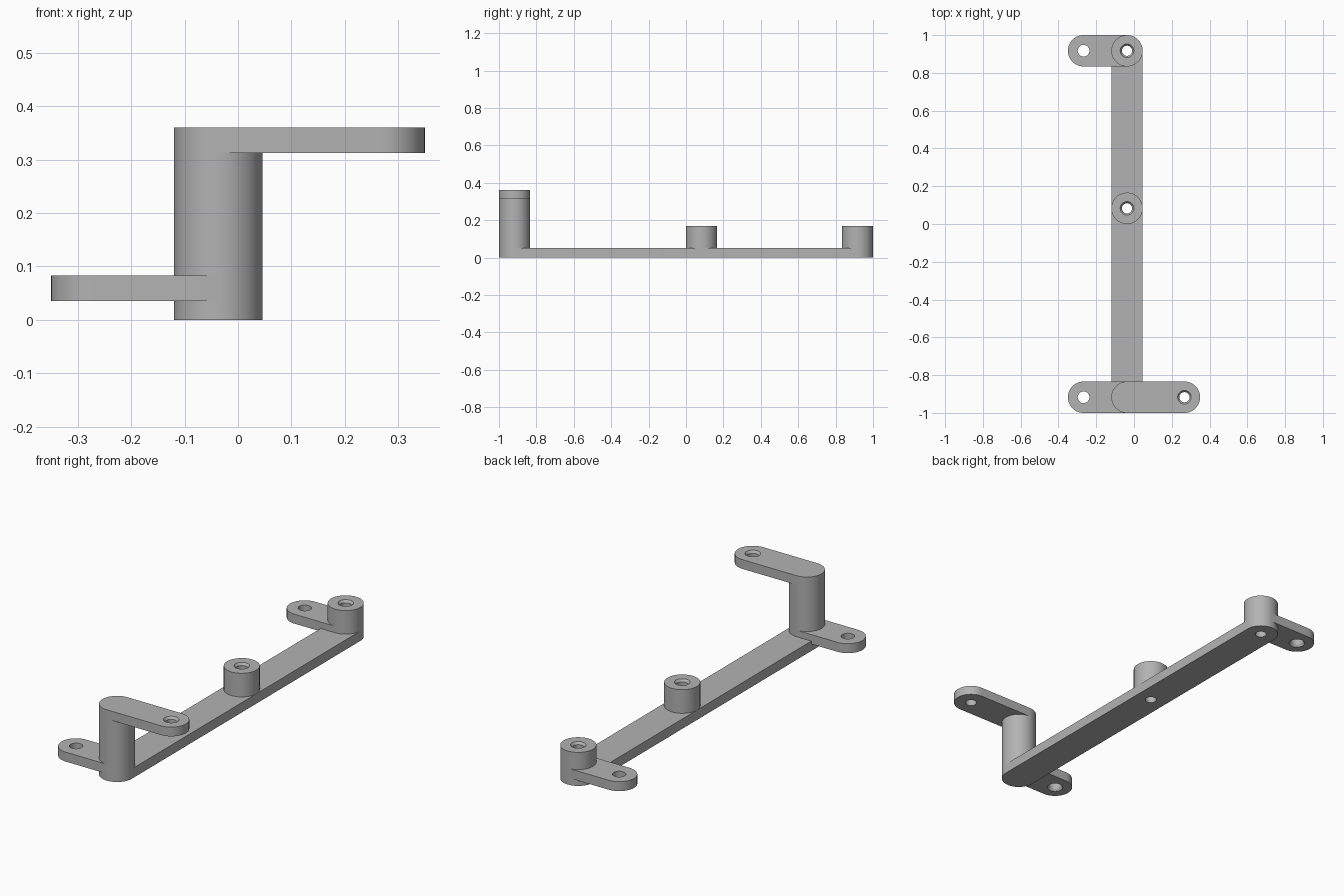
import bpy, bmesh, math

cube = bpy.data.objects.get("Cube")
if cube:
    bpy.data.objects.remove(cube, do_unlink=True)

R = 0.083            # common half width of bar, bosses and arms
AXIS = -0.037        # x of the bar's centre line
FRONT, MID, REAR = -0.917, 0.083, 0.917
REACH = 0.267        # x distance of the arm holes
BAR_TOP = 0.05
STEPS = 32           # segments per half circle

metal = bpy.data.materials.new("grey_metal")
metal.use_nodes = True
grey = (0.45, 0.45, 0.45, 1)
metal.diffuse_color = grey
metal.node_tree.nodes["Principled BSDF"].inputs["Base Color"].default_value = grey


def arc(cx, cy, start, rx=R, ry=R, sweep=math.pi):
    """Half ellipse of points, beginning at the angle start."""
    angles = [start + sweep * i / STEPS for i in range(STEPS + 1)]
    return [(cx + rx * math.cos(a), cy + ry * math.sin(a)) for a in angles]


def make_object(name, bm):
    bmesh.ops.remove_doubles(bm, verts=bm.verts, dist=1e-5)
    bmesh.ops.recalc_face_normals(bm, faces=bm.faces)
    mesh = bpy.data.meshes.new(name)
    bm.to_mesh(mesh)
    bm.free()
    mesh.materials.append(metal)
    obj = bpy.data.objects.new(name, mesh)
    bpy.context.collection.objects.link(obj)
    return obj


def drill(obj, x, y, z0, z1, radius, flare=0, side=1):
    """Cut a through hole, with a small countersink above (1) or below (-1)."""
    depth, over = 0.012, 0.02
    far, mouth = (z0, z1) if side > 0 else (z1, z0)
    profile = [(radius, far - side * over), (radius, mouth - side * depth)]
    if flare:
        profile += [(flare, mouth), (flare, mouth + side * over)]
    else:
        profile += [(radius, mouth + side * over)]
    bm = bmesh.new()
    count = 2 * STEPS
    rings = []
    for r, z in profile:
        rings.append([bm.verts.new((x + r * math.cos(math.tau * i / count),
                                    y + r * math.sin(math.tau * i / count), z))
                      for i in range(count)])
    for low, high in zip(rings, rings[1:]):
        for i in range(count):
            j = (i + 1) % count
            bm.faces.new((low[i], low[j], high[j], high[i]))
    bm.faces.new(rings[0])
    bm.faces.new(rings[-1])
    cutter = make_object("hole_cutter", bm)
    cutter.hide_render = True
    mod = obj.modifiers.new("hole", "BOOLEAN")
    mod.operation = "DIFFERENCE"
    mod.solver = "EXACT"
    mod.object = cutter
    bpy.context.view_layer.objects.active = obj
    bpy.ops.object.modifier_apply(modifier=mod.name)
    bpy.data.objects.remove(cutter, do_unlink=True)


def slab(name, outline, z0, z1, holes=()):
    """Extrude an outline upward, then drill its holes."""
    bm = bmesh.new()
    base = bm.faces.new([bm.verts.new((x, y, z0)) for x, y in outline])
    bmesh.ops.remove_doubles(bm, verts=bm.verts, dist=1e-5)
    grown = bmesh.ops.extrude_face_region(bm, geom=list(bm.faces), use_keep_orig=True)
    top = [g for g in grown["geom"] if isinstance(g, bmesh.types.BMVert)]
    bmesh.ops.translate(bm, verts=top, vec=(0, 0, z1 - z0))
    obj = make_object(name, bm)
    for x, y, radius, flare, side in holes:
        drill(obj, x, y, z0, z1, radius, flare, side)
    bpy.ops.object.select_all(action="DESELECT")
    obj.select_set(True)
    bpy.context.view_layer.objects.active = obj
    bpy.ops.object.shade_smooth_by_angle(angle=math.radians(30))
    return obj


HALF = math.pi / 2
BORE, SINK = 0.027, 0.036
disc = lambda y: arc(AXIS, y, HALF) + arc(AXIS, y, -HALF)[:-1]

# Long flat bar with rounded ends
slab("base_bar", arc(AXIS, REAR, 0) + arc(AXIS, FRONT, math.pi), 0, BAR_TOP,
     [(AXIS, y, BORE, 0, 1) for y in (MID, REAR)])

# Screw bosses
for name, y in (("middle_boss", MID), ("rear_boss", REAR)):
    slab(name, disc(y), BAR_TOP, 0.17, [(AXIS, y, BORE, SINK, 1)])

# Tall post and the arm on top of it
ARM_LOW, ARM_TOP = 0.313, 0.36
slab("front_post", disc(FRONT), BAR_TOP, ARM_LOW)
slab("upper_arm", arc(AXIS, FRONT, HALF) + arc(REACH, FRONT, -HALF),
     ARM_LOW, ARM_TOP, [(REACH, FRONT, BORE, SINK, 1)])

# Side tabs, hollowed at the inner end to clear the boss bore
for name, y in (("front_tab", FRONT), ("rear_tab", REAR)):
    outline = arc(-REACH, y, HALF) + arc(AXIS, y, -HALF, rx=0.06, sweep=-math.pi)
    slab(name, outline, 0.035, 0.083, [(-REACH, y, 0.031, 0.038, -1)])
